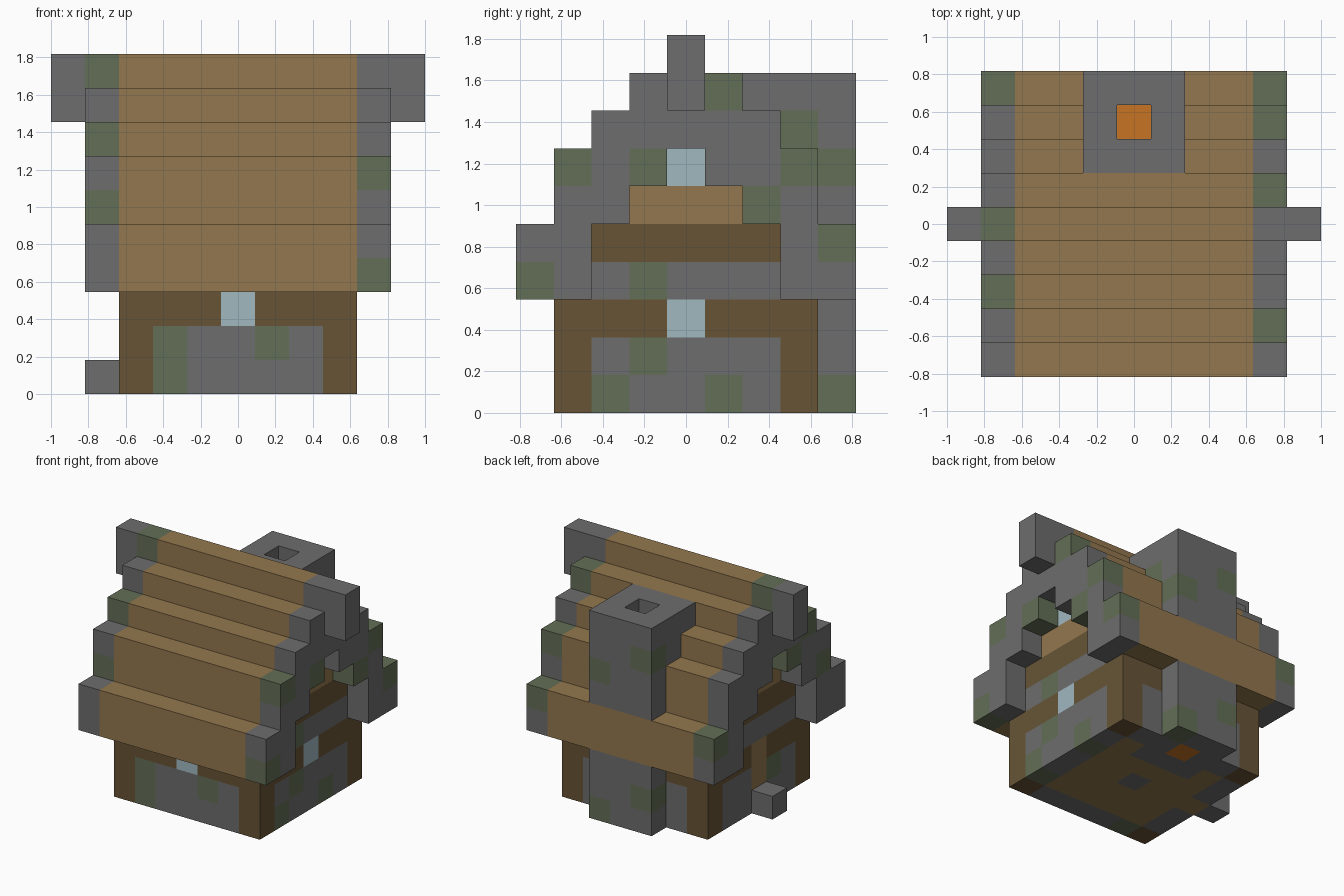
import bpy, bmesh
from mathutils import Vector

if "Cube" in bpy.data.objects:
    bpy.data.objects.remove(bpy.data.objects["Cube"], do_unlink=True)

U = 2 / 11  # edge of one building block


def linear(c):
    c /= 255
    return c / 12.92 if c <= 0.04045 else ((c + 0.055) / 1.055) ** 2.4


def material(name, r, g, b):
    m = bpy.data.materials.new(name)
    m.use_nodes = True
    col = (linear(r), linear(g), linear(b), 1)
    m.diffuse_color = col
    shader = m.node_tree.nodes["Principled BSDF"]
    shader.inputs["Base Color"].default_value = col
    shader.inputs["Roughness"].default_value = 0.9
    return m


COLOURS = {
    "stone": material("stone grey", 109, 109, 109),
    "moss": material("mossy stone", 99, 110, 86),
    "plank": material("light plank", 147, 119, 78),
    "beam": material("dark timber", 103, 84, 54),
    "glass": material("pale window glass", 160, 184, 192),
    "fire": material("orange fire", 198, 116, 34),
}
NAMES = list(COLOURS)
grid = {}  # block position -> (part, colour)


def fill(part, colour, xs, ys, zs):
    """Fill an inclusive block range, replacing what was there."""
    for x in range(xs[0], xs[1] + 1):
        for y in range(ys[0], ys[1] + 1):
            for z in range(zs[0], zs[1] + 1):
                grid[x, y, z] = (part, colour)


# Walls, floor and timber frame
fill("walls", "stone", (-3, 3), (-3, 3), (0, 1))
fill("floor", "plank", (-2, 2), (-2, 2), (0, 0))
fill("floor", "stone", (0, 0), (0, 0), (0, 0))
fill("timber_frame", "beam", (-3, 3), (-3, 3), (2, 2))
for x in (-3, 3):
    for y in (-3, 3):
        fill("timber_frame", "beam", (x, x), (y, y), (0, 2))

# Gable ends, stacked under the roof
fill("gables", "stone", (-3, 3), (-2, 2), (3, 3))
fill("gables", "beam", (-3, 3), (-2, 2), (4, 4))
fill("gables", "plank", (-3, 3), (-1, 1), (5, 5))

# Stepped roof: each row is (distance from ridge, lowest block, highest block)
for d, low, high in ((4, 3, 4), (3, 3, 6), (2, 5, 7), (1, 6, 8), (0, 7, 9)):
    for y in {-d, d}:
        fill("roof_planks", "plank", (-3, 3), (y, y), (low, high))
        for x in (-4, 4):
            fill("roof_trim", "stone", (x, x), (y, y), (low, high))
for x in (-5, 5):
    fill("ridge_ends", "stone", (x, x), (0, 0), (8, 9))

# Windows
fill("front_window", "glass", (0, 0), (-3, -3), (2, 2))
fill("left_window", "glass", (3, 3), (0, 0), (2, 2))
fill("gable_windows", "glass", (-3, 3), (0, 0), (6, 6))

# Door and doorstep
fill("door", "plank", (-3, -3), (0, 0), (0, 2))
fill("doorstep", "stone", (-4, -4), (0, 0), (0, 0))

# Chimney with an open flue and a fire, passing behind the eave
fill("chimney", "stone", (-1, 1), (2, 4), (0, 8))
fill("roof_planks", "plank", (-1, 1), (4, 4), (3, 4))
for z in range(1, 9):
    del grid[0, 3, z]
fill("fire", "fire", (0, 0), (3, 3), (0, 0))

# Mossy blocks
MOSS = [
    (4, -4, 3), (4, -3, 6), (4, -1, 6), (4, 2, 5), (4, 1, 8), (4, 3, 6), (4, 4, 4),
    (3, -1, 3), (3, -1, 1), (3, -2, 0), (3, 1, 0),
    (-2, -3, 0), (-2, -3, 1), (1, -3, 1),
    (-4, 0, 9), (-4, -2, 7), (-4, 4, 4), (-4, -1, 6), (-4, -3, 5), (-3, -1, 1),
    (1, 3, 7), (1, 4, 6), (1, 4, 0), (-1, 4, 7), (-1, 4, 1),
]
for cell in MOSS:
    grid[cell] = (grid[cell][0], "moss")

AXES = [Vector(v) for v in ((1, 0, 0), (0, 1, 0), (0, 0, 1))]


def build(part):
    """Make one object from the exposed faces of a part's blocks."""
    bm = bmesh.new()
    for cell, (owner, colour) in grid.items():
        if owner != part:
            continue
        centre = Vector(cell) + Vector((0, 0, 0.5))
        for i in range(3):
            for sign in (-1, 1):
                n = AXES[i] * sign
                if tuple(int(c) for c in Vector(cell) + n) in grid:
                    continue
                a, b = AXES[(i + 1) % 3] / 2, AXES[(i + 2) % 3] / 2 * sign
                mid = centre + n / 2
                corners = (mid - a - b, mid + a - b, mid + a + b, mid - a + b)
                face = bm.faces.new([bm.verts.new(p * U) for p in corners])
                face.material_index = NAMES.index(colour)
    if bm.faces:
        bmesh.ops.remove_doubles(bm, verts=bm.verts[:], dist=0.001)
        bmesh.ops.dissolve_limit(bm, angle_limit=0.01, verts=bm.verts[:],
                                 edges=bm.edges[:], delimit={"MATERIAL"})
        mesh = bpy.data.meshes.new(part)
        bm.to_mesh(mesh)
        for m in COLOURS.values():
            mesh.materials.append(m)
        bpy.context.collection.objects.link(bpy.data.objects.new(part, mesh))
    bm.free()


for part in sorted({owner for owner, colour in grid.values()}):
    build(part)
